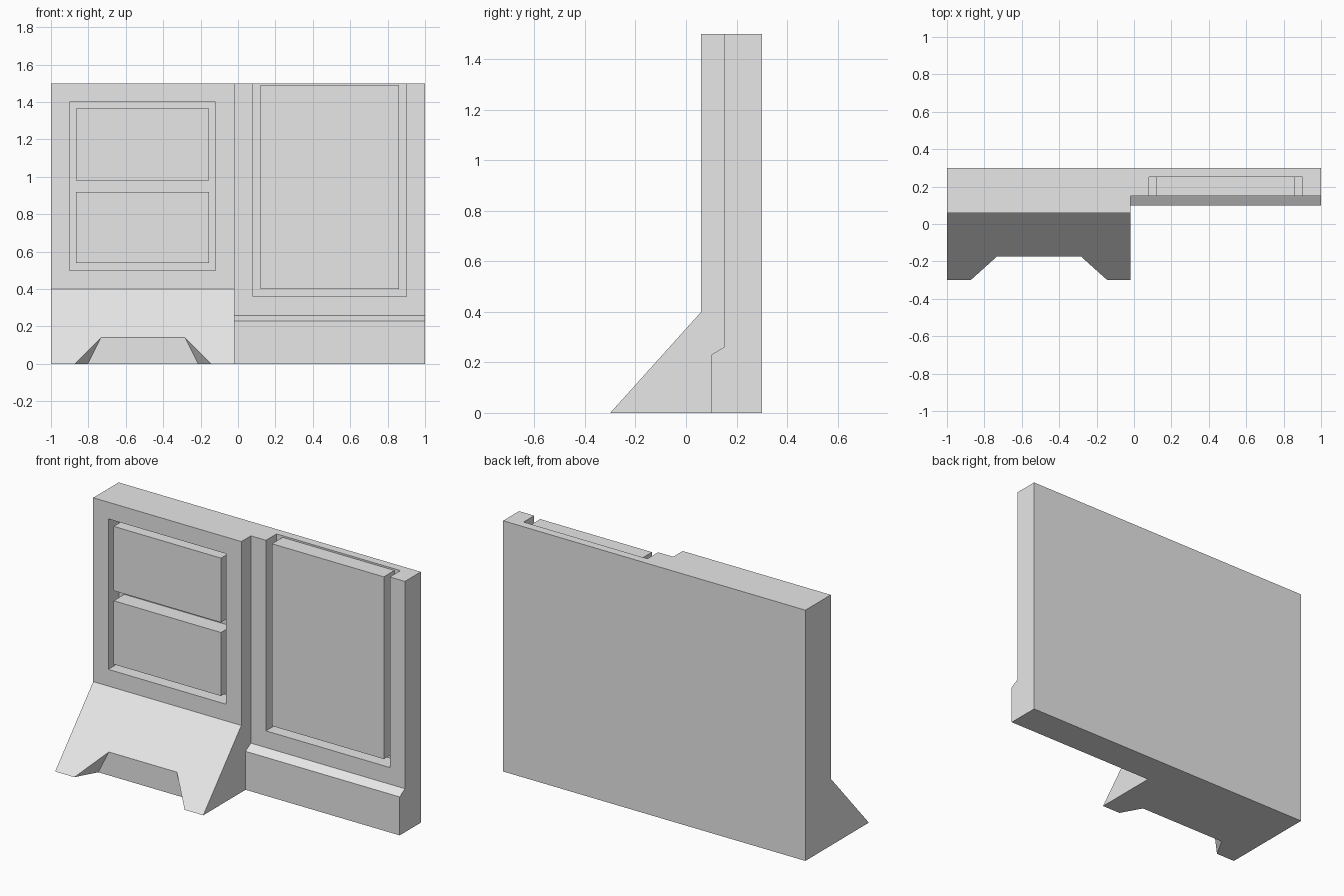
import bpy
import bmesh

cube = bpy.data.objects.get("Cube")
if cube:
    bpy.data.objects.remove(cube, do_unlink=True)

grey = bpy.data.materials.new("plain grey")
grey.use_nodes = True
colour = (0.8, 0.8, 0.8, 1)
grey.diffuse_color = colour
grey.node_tree.nodes["Principled BSDF"].inputs["Base Color"].default_value = colour


def loft(name, start, end):
    """Closed solid joining two matching outlines."""
    bm = bmesh.new()
    a = [bm.verts.new(p) for p in start]
    b = [bm.verts.new(p) for p in end]
    bm.faces.new(a)
    bm.faces.new(b)
    for i in range(len(a)):
        j = (i + 1) % len(a)
        bm.faces.new((a[i], a[j], b[j], b[i]))
    bmesh.ops.recalc_face_normals(bm, faces=bm.faces)
    mesh = bpy.data.meshes.new(name)
    bm.to_mesh(mesh)
    bm.free()
    mesh.materials.append(grey)
    obj = bpy.data.objects.new(name, mesh)
    bpy.context.collection.objects.link(obj)
    return obj


def section(name, x0, x1, profile):
    """Extrude a (y, z) profile along x."""
    return loft(name, [(x0, y, z) for y, z in profile],
                [(x1, y, z) for y, z in profile])


def box(name, x0, x1, y0, y1, z0, z1):
    return section(name, x0, x1, [(y0, z0), (y1, z0), (y1, z1), (y0, z1)])


def combine(target, other, operation):
    mod = target.modifiers.new(operation, "BOOLEAN")
    mod.operation = operation
    mod.solver = "EXACT"
    mod.object = other
    bpy.context.view_layer.objects.active = target
    bpy.ops.object.modifier_apply(modifier=mod.name)
    bpy.data.objects.remove(other, do_unlink=True)


BACK, TOP = 0.3, 1.5
LEFT_FRONT, RIGHT_FRONT = 0.06, 0.15
DEPTH = 0.1

# Wall: thin section with a stepped plinth, thick section with a sloping foot
wall = section("wall", -0.5, 1, [
    (BACK, 0), (BACK, TOP), (RIGHT_FRONT, TOP),
    (RIGHT_FRONT, 0.26), (0.1, 0.23), (0.1, 0)])
buttress = section("buttress", -1, -0.02, [
    (BACK, 0), (BACK, TOP), (LEFT_FRONT, TOP), (LEFT_FRONT, 0.4), (-0.3, 0)])
combine(wall, buttress, "UNION")

# Splayed notch in the sloping foot
NOTCH_X, NOTCH_Y = -0.508, -0.174


def notch_outline(y):
    ring = []
    for z, sides in ((-0.1, (-1, 1)), (0.3, (1, -1))):
        half = 0.295 - 0.5 * z + 0.556 * (NOTCH_Y - y)
        ring += [(NOTCH_X + side * half, y, z) for side in sides]
    return ring


combine(wall, loft("notch", notch_outline(NOTCH_Y), notch_outline(-0.45)),
        "DIFFERENCE")

# Recesses, the larger one open at the top
combine(wall, box("small_recess", -0.9, -0.12, -0.1, LEFT_FRONT + DEPTH,
                  0.5, 1.4), "DIFFERENCE")
combine(wall, box("large_recess", 0.08, 0.9, 0, RIGHT_FRONT + DEPTH,
                  0.36, 1.7), "DIFFERENCE")

# Raised panels standing in the recesses, flush with the wall front
for name, x0, x1, front, z0, z1 in (
        ("upper_panel", -0.865, -0.155, LEFT_FRONT, 0.98, 1.365),
        ("lower_panel", -0.865, -0.155, LEFT_FRONT, 0.54, 0.92),
        ("large_panel", 0.12, 0.86, RIGHT_FRONT, 0.4, 1.49)):
    box(name, x0, x1, front, front + DEPTH + 0.01, z0, z1)
